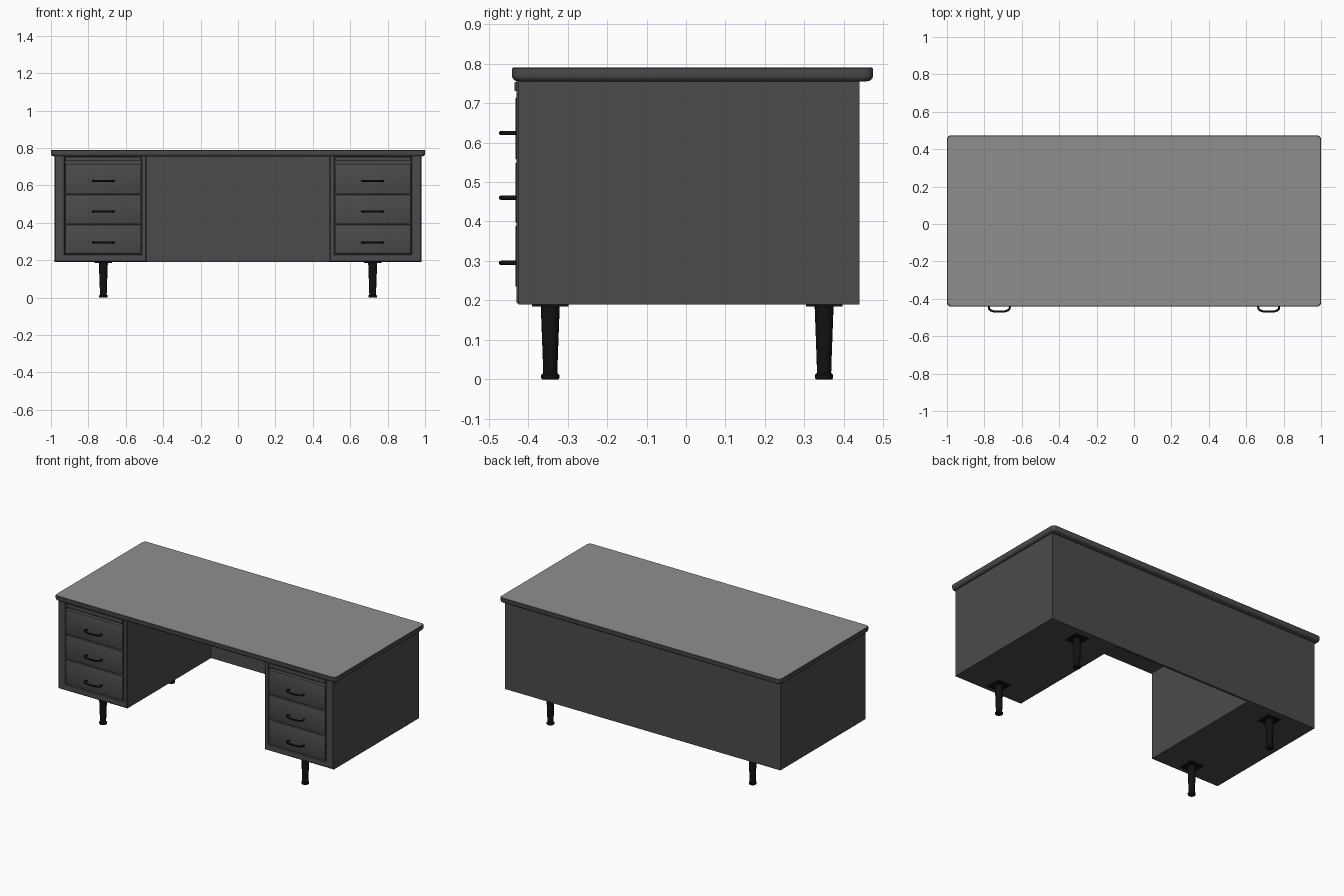
import bpy, bmesh, math

if "Cube" in bpy.data.objects:
    bpy.data.objects.remove(bpy.data.objects["Cube"])

def material(name, rgb):
    m = bpy.data.materials.new(name)
    m.diffuse_color = (*rgb, 1)
    m.use_nodes = True
    m.node_tree.nodes["Principled BSDF"].inputs["Base Color"].default_value = m.diffuse_color
    return m

BODY = material("dark grey metal", (0.07, 0.068, 0.075))
TOP = material("grey laminate", (0.28, 0.275, 0.28))
BLACK = material("black metal", (0.006, 0.006, 0.006))

def finish(name, bm, mats, smooth=True):
    bmesh.ops.recalc_face_normals(bm, faces=bm.faces)
    me = bpy.data.meshes.new(name)
    bm.to_mesh(me)
    bm.free()
    ob = bpy.data.objects.new(name, me)
    bpy.context.collection.objects.link(ob)
    for m in mats:
        me.materials.append(m)
    if smooth:
        bpy.ops.object.select_all(action='DESELECT')
        ob.select_set(True)
        bpy.context.view_layer.objects.active = ob
        bpy.ops.object.shade_smooth_by_angle(angle=math.radians(35))
    return ob

def loft(rings, cap=True):
    """Skin a list of equal-length point rings."""
    bm = bmesh.new()
    vs = [[bm.verts.new(p) for p in r] for r in rings]
    n = len(vs[0])
    for a, b in zip(vs, vs[1:]):
        for i in range(n):
            bm.faces.new((a[i], a[(i + 1) % n], b[(i + 1) % n], b[i]))
    if cap:
        bm.faces.new(vs[0][::-1])
        bm.faces.new(vs[-1])
    return bm

def box(name, x0, x1, y0, y1, z0, z1, mat, bevel=0):
    bm = bmesh.new()
    bmesh.ops.create_cube(bm, size=1)
    for v in bm.verts:
        v.co = ((x0 + x1) / 2 + v.co.x * (x1 - x0),
                (y0 + y1) / 2 + v.co.y * (y1 - y0),
                (z0 + z1) / 2 + v.co.z * (z1 - z0))
    if bevel:
        bmesh.ops.bevel(bm, geom=bm.edges[:], offset=bevel, segments=2,
                        profile=0.5, affect='EDGES')
    return finish(name, bm, [mat])

def rounded_rect(x0, x1, y0, y1, r, z, seg=5):
    pts = []
    for cx, cy, a0 in ((x1 - r, y1 - r, 0), (x0 + r, y1 - r, 90),
                       (x0 + r, y0 + r, 180), (x1 - r, y0 + r, 270)):
        for i in range(seg + 1):
            a = math.radians(a0 + 90 * i / seg)
            pts.append((cx + r * math.cos(a), cy + r * math.sin(a), z))
    return pts

# Desktop: rounded lower edge, pale laminate on the upper face
profile = [(0.016, 0.755), (0.007, 0.757), (0.002, 0.762), (0, 0.769),
           (0, 0.787), (0.003, 0.79)]
bm = loft([rounded_rect(-1 + d, 1 - d, -0.441 + d, 0.474 - d, 0.022, z)
           for d, z in profile])
bmesh.ops.recalc_face_normals(bm, faces=bm.faces)
for f in bm.faces:
    if f.normal.z > 0.9:
        f.material_index = 1
finish("desktop", bm, [BODY, TOP])

# Back panel closing the knee space
box("back_panel", -0.5, 0.5, 0.425, 0.44, 0.19, 0.757, BODY)

def rect(xa, xb, y, za, zb):
    return [(xa, y, za), (xb, y, za), (xb, y, zb), (xa, y, zb)]

def lathe(name, x, y, prof, mat, n=20):
    rings = [[(x + r * math.cos(2 * math.pi * i / n),
               y + r * math.sin(2 * math.pi * i / n), z) for i in range(n)]
             for r, z in prof]
    return finish(name, loft(rings), [mat])

def handle(name, x, y, z):
    half = [(0.050, 0.006), (0.056, -0.010), (0.055, -0.022),
            (0.046, -0.030), (0.030, -0.035), (0.012, -0.037)]
    path = half + [(-a, b) for a, b in half[::-1]]
    cu = bpy.data.curves.new(name, 'CURVE')
    cu.dimensions = '3D'
    cu.bevel_depth = 0.0055
    cu.bevel_resolution = 2
    cu.use_fill_caps = True
    sp = cu.splines.new('POLY')
    sp.points.add(len(path) - 1)
    for p, (a, b) in zip(sp.points, path):
        p.co = (x + a, y + b, z, 1)
    ob = bpy.data.objects.new(name, cu)
    bpy.context.collection.objects.link(ob)
    cu.materials.append(BLACK)
    bpy.ops.object.select_all(action='DESELECT')
    ob.select_set(True)
    bpy.context.view_layer.objects.active = ob
    bpy.ops.object.convert(target='MESH')
    bpy.ops.object.shade_smooth_by_angle(angle=math.radians(50))

for side, s in (("left", -1), ("right", 1)):
    # Pedestal cabinet with a recessed front and softened frame edge
    out, inn = 0.98, 0.49
    a, b = 0.926, 0.517
    rings = [rect(s * out, s * inn, 0.44, 0.19, 0.757),
             rect(s * out, s * inn, -0.424, 0.19, 0.757),
             rect(s * (out - 0.005), s * (inn + 0.005), -0.429, 0.195, 0.757),
             rect(s * (a + 0.004), s * (b - 0.004), -0.429, 0.227, 0.757),
             rect(s * a, s * b, -0.425, 0.231, 0.757),
             rect(s * a, s * b, -0.405, 0.231, 0.757)]
    finish(side + "_pedestal", loft(rings), [BODY])

    x0, x1 = sorted((s * (a - 0.003), s * (b + 0.003)))
    # Drawers and their bow handles
    for i, (z0, z1, zh) in enumerate(((0.234, 0.390, 0.295),
                                      (0.396, 0.550, 0.460),
                                      (0.556, 0.714, 0.624))):
        box(f"{side}_drawer_{i + 1}", x0, x1, -0.432, -0.404, z0, z1, BODY, 0.003)
        handle(f"{side}_handle_{i + 1}", s * 0.72, -0.432, zh)
    # Pull-out writing board under the top
    box(side + "_pull_out_board", x0, x1, -0.435, -0.404, 0.730, 0.753, BODY, 0.003)
    # Legs with mounting plates
    for end, y in (("front", -0.344), ("back", 0.350)):
        x = s * 0.72
        box(f"{side}_{end}_leg_plate", x - 0.046, x + 0.046,
            y - 0.046, y + 0.046, 0.184, 0.192, BLACK)
        lathe(f"{side}_{end}_leg", x, y,
              [(0.021, 0), (0.023, 0.003), (0.023, 0.011), (0.018, 0.016),
               (0.019, 0.05), (0.024, 0.186)], BLACK)
